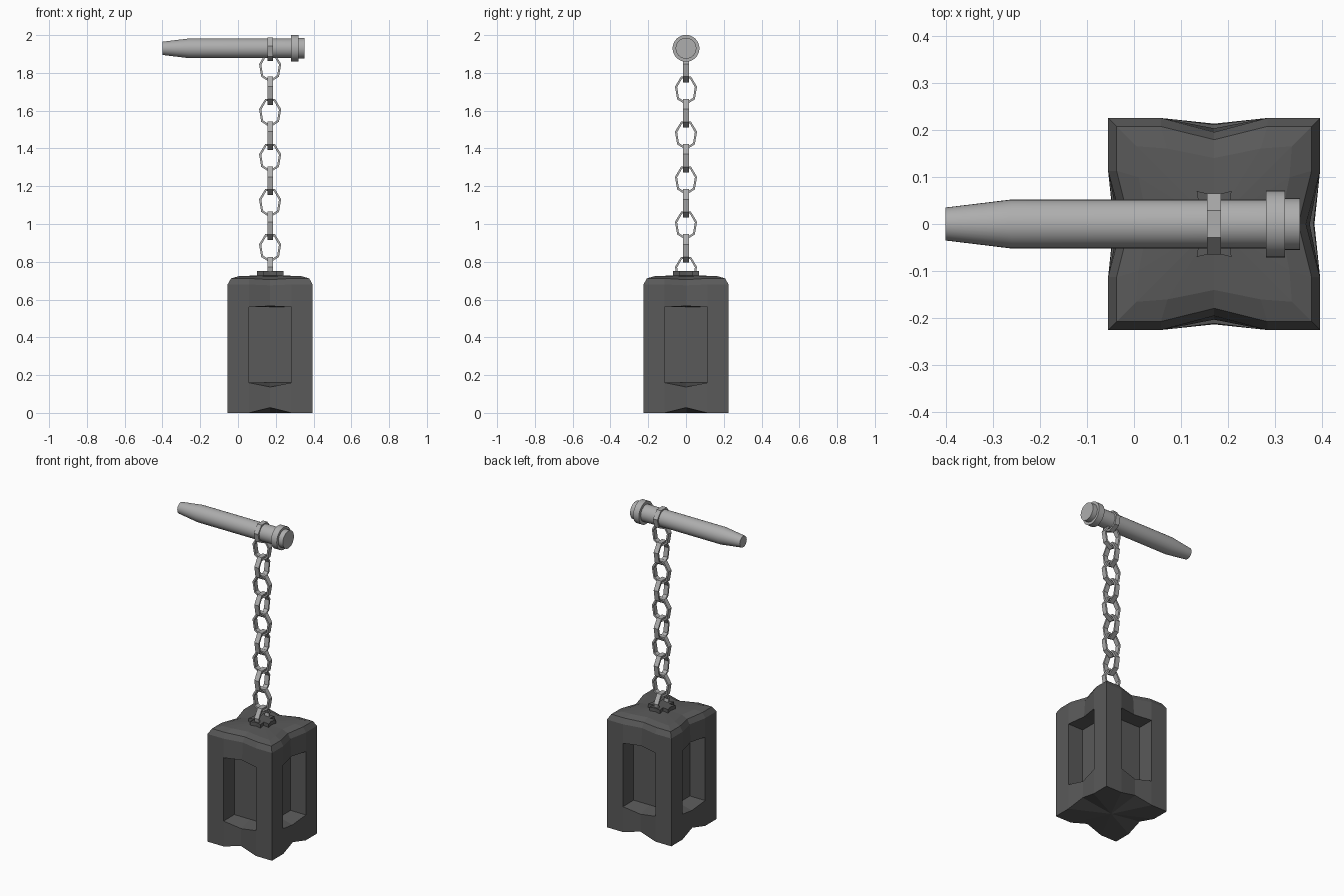
import bpy, math
from mathutils import Vector

if "Cube" in bpy.data.objects:
    bpy.data.objects.remove(bpy.data.objects["Cube"])

CX = 0.17      # axis of the chain and the weight
HZ = 1.93      # height of the handle axis


def material(name, v):
    m = bpy.data.materials.new(name)
    m.diffuse_color = (v, v, v, 1)
    m.use_nodes = True
    m.node_tree.nodes["Principled BSDF"].inputs["Base Color"].default_value = m.diffuse_color
    return m


dark = material("dark_iron", 0.1)
steel = material("steel", 0.42)


def make(name, verts, faces, mat, smooth=False):
    me = bpy.data.meshes.new(name)
    me.from_pydata([tuple(v) for v in verts], [], faces)
    me.validate()
    ob = bpy.data.objects.new(name, me)
    bpy.context.collection.objects.link(ob)
    me.materials.append(mat)
    bpy.ops.object.select_all(action='DESELECT')
    ob.select_set(True)
    bpy.context.view_layer.objects.active = ob
    bpy.ops.object.mode_set(mode='EDIT')
    bpy.ops.mesh.select_all(action='SELECT')
    bpy.ops.mesh.normals_make_consistent(inside=False)
    bpy.ops.object.mode_set(mode='OBJECT')
    if smooth:
        bpy.ops.object.shade_smooth_by_angle(angle=math.radians(30))
    return ob


def turn(x, y, k):
    """Rotate (x, y) by k quarter turns."""
    for _ in range(k % 4):
        x, y = -y, x
    return x, y


# Handle: turned profile (x, radius)
def handle():
    prof = [(-0.4, 0.035), (-0.26, 0.052), (0.28, 0.052), (0.28, 0.071),
            (0.32, 0.071), (0.32, 0.055), (0.352, 0.055)]
    n = 32
    verts, faces = [], []
    for x, r in prof:
        for i in range(n):
            a = 2 * math.pi * i / n
            verts.append((x, r * math.cos(a), HZ + r * math.sin(a)))
    for k in range(len(prof) - 1):
        for i in range(n):
            j = (i + 1) % n
            faces.append((k*n + i, k*n + j, (k+1)*n + j, (k+1)*n + i))
    faces += [tuple(range(n)), tuple(range((len(prof)-1)*n, len(prof)*n))]
    make("handle", verts, faces, steel, True)


# Seven-sided flat-strip link, in the xz plane or the yz plane
def link(name, z, rx, rz, along_y, t=0.012, w=0.015):
    verts, faces = [], []
    for i in range(7):
        a = -math.pi / 2 + 2 * math.pi * i / 7
        for d, s in ((0, -w), (0, w), (t, w), (t, -w)):
            u, h = (rx - d) * math.cos(a), (rz - d) * math.sin(a)
            verts.append((CX + s, u, z + h) if along_y else (CX + u, s, z + h))
    for i in range(7):
        j = (i + 1) % 7
        for k in range(4):
            m = (k + 1) % 4
            faces.append((i*4 + k, i*4 + m, j*4 + m, j*4 + k))
    make(name, verts, faces, steel)


# Weight: stacked 16-point rings with a recessed panel on each side
def weight():
    P = 0.113
    # corner half width, corner z, panel-edge offset, mid offset, mid z
    rings = [(0.225, 0.0, 0.225, 0.213, 0.028),
             (0.225, 0.16, 0.225, 0.211, 0.137),
             (0.225, 0.56, 0.225, 0.203, 0.566),
             (0.225, 0.68, 0.225, 0.195, 0.675),
             (0.207, 0.712, 0.207, 0.179, 0.705),
             (0.165, 0.724, 0.16, 0.14, 0.722)]
    verts, faces = [], []
    for h, z, e, m, mz in rings:
        p = min(P, h * 0.6)
        for k in range(4):
            for x, y, zz in ((-h, -h, z), (-p, -e, z), (0, -m, mz), (p, -e, z)):
                x, y = turn(x, y, k)
                verts.append((CX + x, y, zz))
    for r in range(len(rings) - 1):
        for i in range(16):
            if r == 1 and i % 4 in (1, 2):
                continue
            j = (i + 1) % 16
            faces.append((r*16 + i, r*16 + j, (r+1)*16 + j, (r+1)*16 + i))
    # top and bottom fans
    for r, z in ((0, 0.0), (5, 0.73)):
        c = len(verts)
        verts.append((CX, 0, z))
        faces += [(r*16 + i, r*16 + (i + 1) % 16, c) for i in range(16)]
    # panel recesses
    for k in range(4):
        b = len(verts)
        for z in (0.16, 0.56):
            for x in (-P, 0, P):
                x, y = turn(x, -0.118, k)
                verts.append((CX + x, y, z))
        lo, hi = 16 + 4*k + 1, 32 + 4*k + 1
        for q in (0, 1):
            faces += [(lo+q, lo+q+1, b+q+1, b+q), (hi+q, hi+q+1, b+q+4, b+q+3),
                      (b+q, b+q+1, b+q+4, b+q+3)]
        faces += [(lo, hi, b+3, b), (lo+2, hi+2, b+5, b+2)]
    make("weight", verts, faces, dark)


# Cross-shaped anchor plate on top of the weight
def plate():
    out = []
    for k in range(4):
        out += [turn(x, y, k) for x, y in
                ((-0.037, -0.07), (0, -0.061), (0.037, -0.07), (0.031, -0.031))]
    n = len(out)
    verts = [(CX + x, y, z) for z in (0.715, 0.75) for x, y in out]
    faces = [(i, (i+1) % n, n + (i+1) % n, n + i) for i in range(n)]
    for z, o in ((0.715, 0), (0.75, n)):
        c = len(verts)
        verts.append((CX, 0, z))
        faces += [(o + i, o + (i+1) % n, c) for i in range(n)]
    make("anchor_plate", verts, faces, dark)


handle()
link("handle_band", HZ - 0.002, 0.066, 0.066, True)
for i in range(10):
    link(f"chain_link_{i + 1}", 1.829 - 0.1193 * i, 0.06, 0.079, i % 2 == 1)
weight()
plate()
